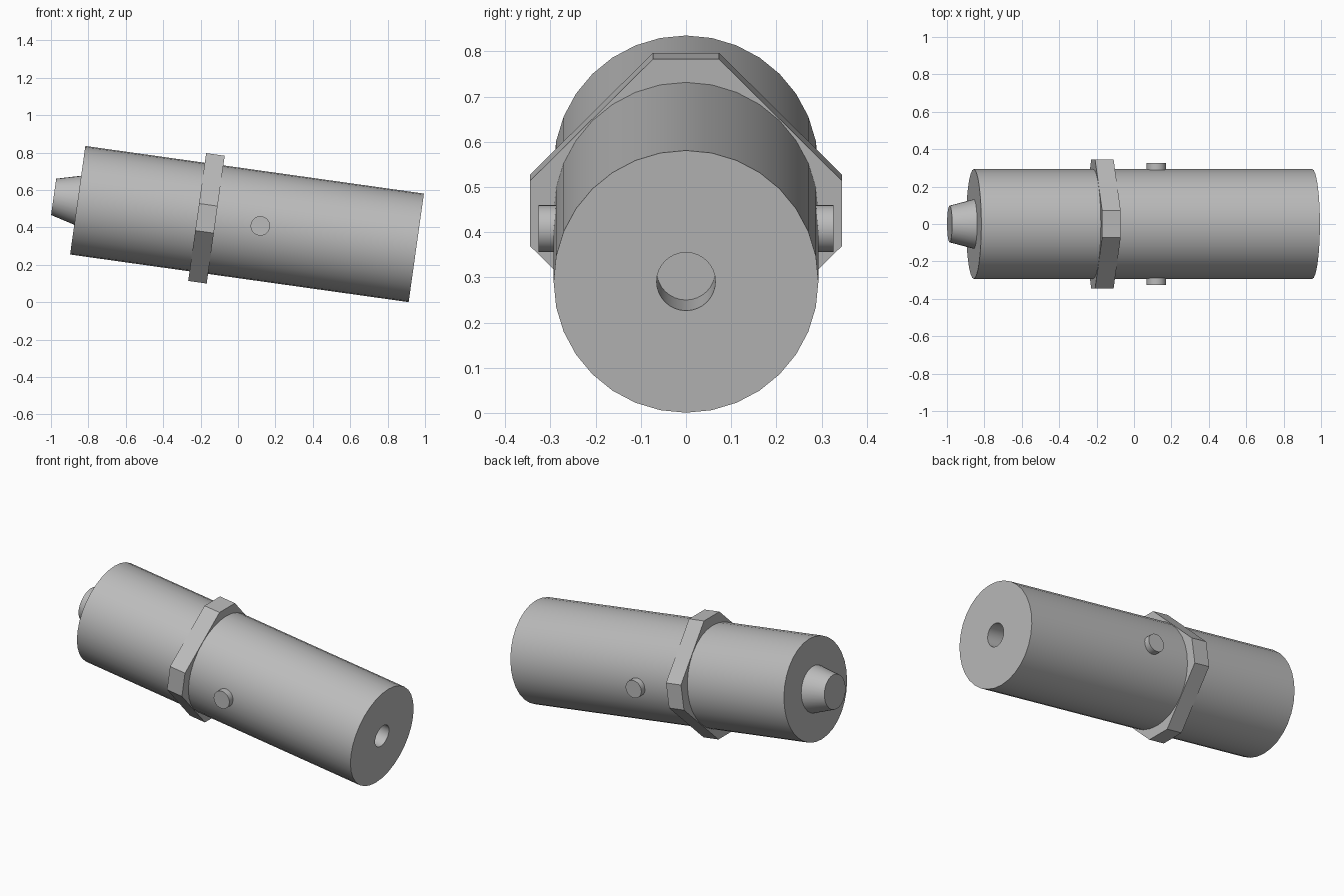
import bpy, bmesh, math
from mathutils import Matrix

old = bpy.data.objects.get("Cube")
if old:
    bpy.data.objects.remove(old, do_unlink=True)

grey = bpy.data.materials.new("plain grey")
grey.use_nodes = True
GREY = (0.5, 0.5, 0.5, 1)
grey.diffuse_color = GREY
grey.node_tree.nodes["Principled BSDF"].inputs["Base Color"].default_value = GREY

# Local frame: x runs along the tilted axis, starting at the high end
TILT = Matrix.Translation((-0.857, 0, 0.545)) @ Matrix.Rotation(math.radians(8), 4, 'Y')
RADIUS, LENGTH = 0.293, 1.828


def finish(name, bm, place, smooth=True):
    bmesh.ops.recalc_face_normals(bm, faces=bm.faces)
    mesh = bpy.data.meshes.new(name)
    bm.to_mesh(mesh)
    bm.free()
    mesh.materials.append(grey)
    obj = bpy.data.objects.new(name, mesh)
    bpy.context.collection.objects.link(obj)
    obj.matrix_world = TILT @ place
    if smooth:
        bpy.ops.object.select_all(action='DESELECT')
        obj.select_set(True)
        bpy.context.view_layer.objects.active = obj
        bpy.ops.object.shade_smooth_by_angle(angle=math.radians(30))
    return obj


def lathe(name, profile, sides=32, place=Matrix()):
    """Turn (distance, radius) points around x and cap both ends."""
    bm = bmesh.new()
    rings = []
    for x, r in profile:
        angles = [math.tau * i / sides for i in range(sides)]
        rings.append([bm.verts.new((x, r * math.cos(a), r * math.sin(a))) for a in angles])
    for a, b in zip(rings, rings[1:]):
        for i in range(sides):
            j = (i + 1) % sides
            bm.faces.new((a[i], a[j], b[j], b[i]))
    bm.faces.new(rings[0])
    bm.faces.new(rings[-1])
    return finish(name, bm, place)


# Body with a blind socket in the low end
lathe("body", [(0, RADIUS), (LENGTH, RADIUS), (LENGTH, 0.065), (LENGTH - 0.17, 0.065)])

# Tapered plug on the high end
lathe("end_plug", [(-0.13, 0.098), (0.01, 0.135)])

# Chamfered square collar
bm = bmesh.new()
bmesh.ops.create_cube(bm, size=1, matrix=Matrix.Diagonal((0.1, 0.69, 0.69, 1)))
long_edges = [e for e in bm.edges if abs(e.verts[0].co.x - e.verts[1].co.x) > 0.05]
bmesh.ops.bevel(bm, geom=long_edges, offset=0.272, segments=1, affect='EDGES')
finish("collar", bm, Matrix.Translation((0.695, 0, 0)), smooth=False)

# Side pins
for side, name in ((1, "back_pin"), (-1, "front_pin")):
    place = Matrix.Translation((0.986, 0, 0)) @ Matrix.Rotation(side * math.pi / 2, 4, 'Z')
    lathe(name, [(0.25, 0.052), (0.326, 0.052)], place=place)
